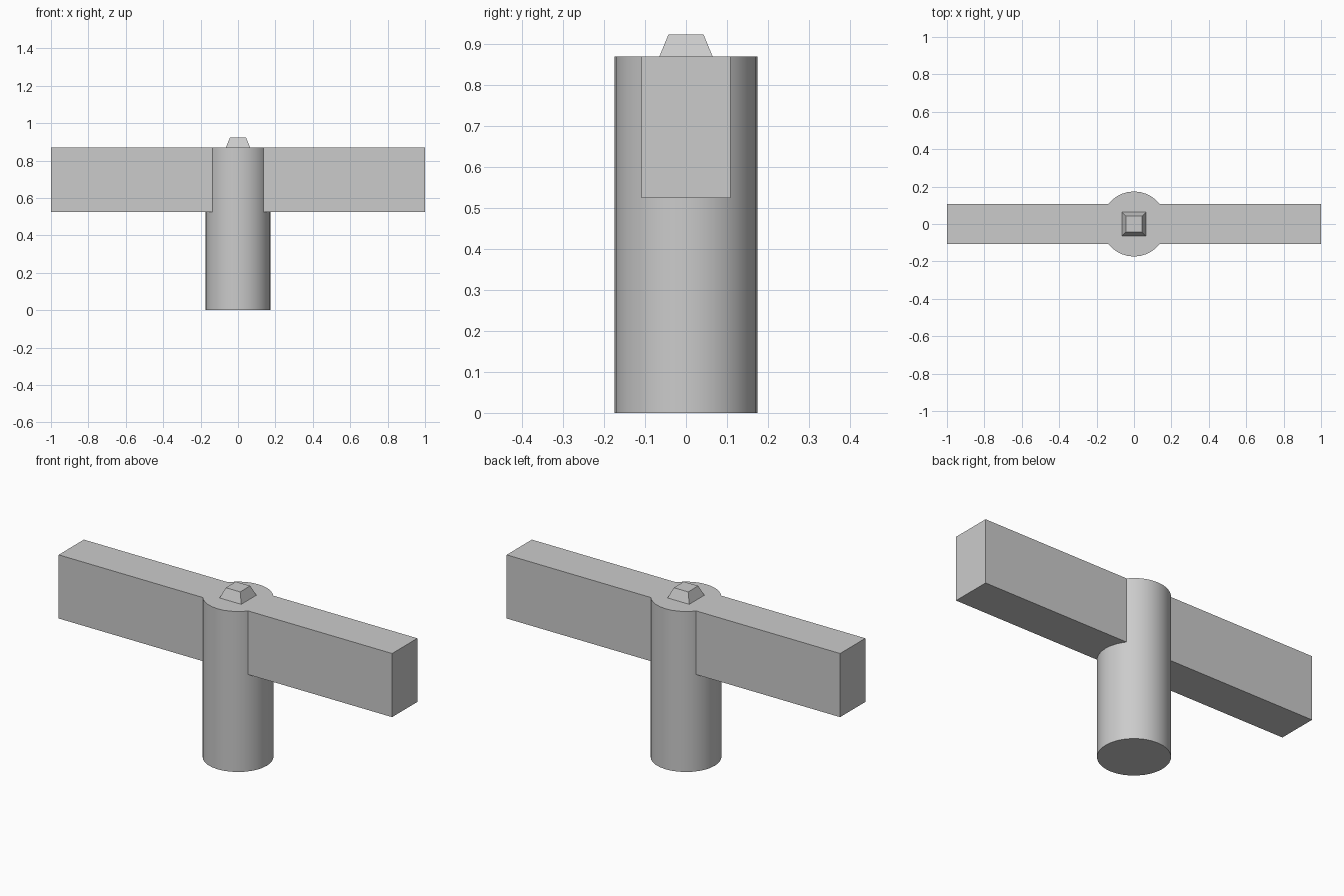
import bpy, math

if "Cube" in bpy.data.objects:
    bpy.data.objects.remove(bpy.data.objects["Cube"])

def finish(name):
    obj = bpy.context.object
    obj.name = name
    bpy.ops.object.transform_apply(location=False, rotation=True, scale=True)
    return obj

TOP = 0.87      # shared top height of post and crossbar

# Round upright post
bpy.ops.mesh.primitive_cylinder_add(vertices=32, radius=0.174, depth=TOP,
                                    location=(0, 0, TOP / 2))
finish("post")
bpy.ops.object.shade_smooth_by_angle(angle=math.radians(30))

# Long crossbar through the upper part of the post
BAR_H = 0.345
bpy.ops.mesh.primitive_cube_add(size=1, location=(0, 0, TOP - BAR_H / 2))
bpy.context.object.scale = (2.0, 0.216, BAR_H)
finish("crossbar")

# Small square tapered stud on top
STUD_H = 0.053
bpy.ops.mesh.primitive_cone_add(vertices=4, radius1=0.065 * math.sqrt(2),
                                radius2=0.043 * math.sqrt(2), depth=STUD_H,
                                location=(0, 0, TOP + STUD_H / 2),
                                rotation=(0, 0, math.pi / 4))
finish("top_stud")
